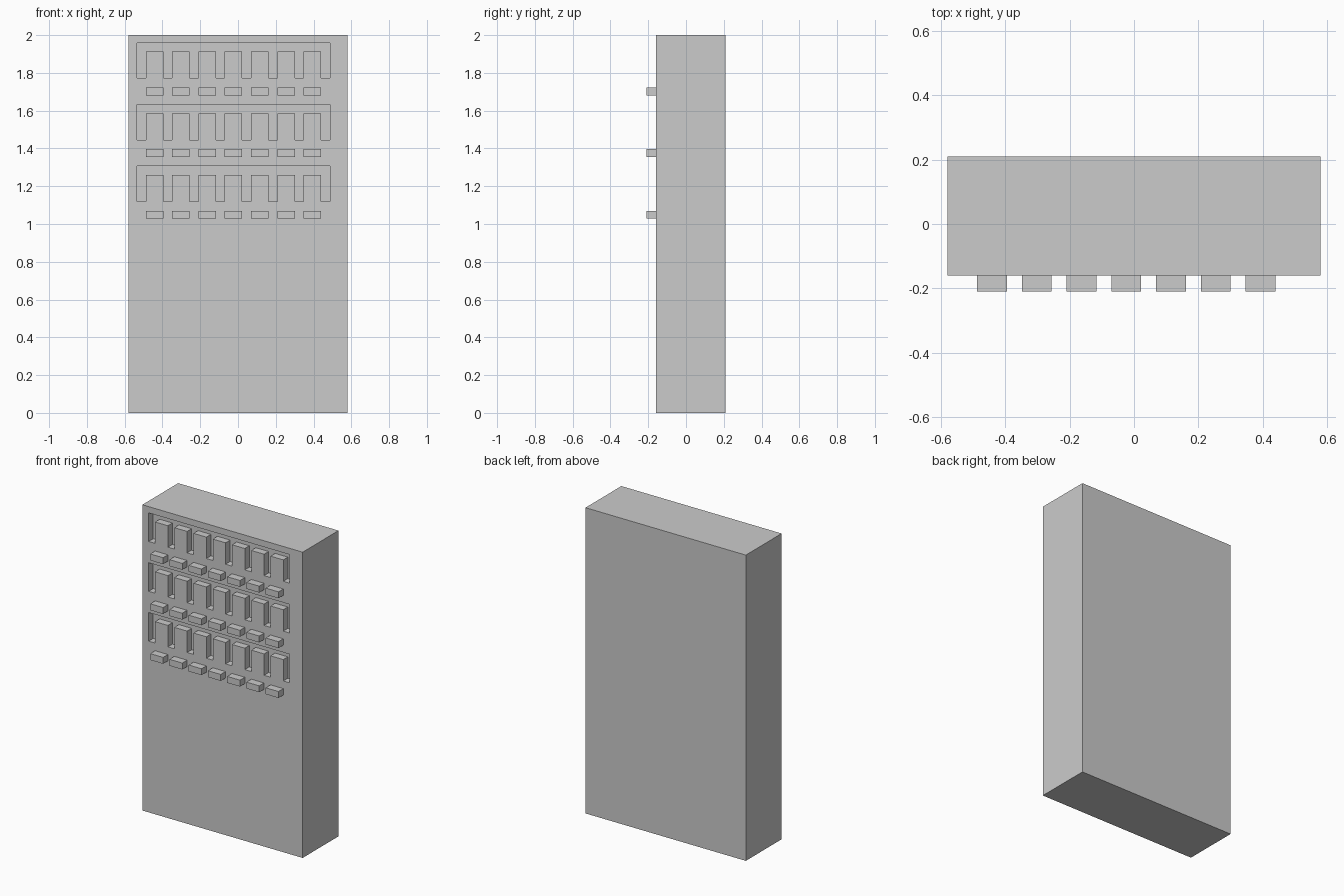
import bpy, bmesh
from mathutils import Vector

if "Cube" in bpy.data.objects:
    bpy.data.objects.remove(bpy.data.objects["Cube"])

FRONT, BACK, DEPTH = -0.16, 0.21, 0.047
COLS, ROWS = 7, 3
X0, PITCH_X, KEY_W = -0.488, 0.1392, 0.0925
SLOT_W = PITCH_X - KEY_W
PITCH_Z = 0.326


def finish(name, bm):
    bmesh.ops.recalc_face_normals(bm, faces=bm.faces)
    mesh = bpy.data.meshes.new(name)
    bm.to_mesh(mesh)
    bm.free()
    obj = bpy.data.objects.new(name, mesh)
    bpy.context.collection.objects.link(obj)
    return obj


def box(bm, lo, hi):
    lo, hi = Vector(lo), Vector(hi)
    verts = bmesh.ops.create_cube(bm, size=1)["verts"]
    for v in verts:
        v.co = (lo + hi) / 2 + v.co * (hi - lo)


# Main slab
bm = bmesh.new()
box(bm, (-0.58, FRONT, 0), (0.58, BACK, 2))
cabinet = finish("cabinet_body", bm)

# Comb-shaped recesses: a top channel with slots hanging between the tongues
bm = bmesh.new()
for r in range(ROWS):
    bottom, ledge, top = (z - r * PITCH_Z for z in (1.772, 1.912, 1.959))
    left = X0 - SLOT_W
    right = X0 + COLS * PITCH_X
    outline = [(right, bottom), (right, top), (left, top), (left, bottom)]
    for c in range(COLS):
        a = X0 + c * PITCH_X
        b = a + KEY_W
        outline += [(a, bottom), (a, ledge), (b, ledge), (b, bottom)]
    face = bm.faces.new([bm.verts.new((x, FRONT - 0.1, z)) for x, z in outline])
    grown = bmesh.ops.extrude_face_region(bm, geom=[face])["geom"]
    for v in grown:
        if isinstance(v, bmesh.types.BMVert):
            v.co.y = FRONT + DEPTH
cutter = finish("recess_cutter", bm)
cutter.hide_render = True
cutter.hide_set(True)

cut = cabinet.modifiers.new("recesses", 'BOOLEAN')
cut.operation = 'DIFFERENCE'
cut.solver = 'EXACT'
cut.object = cutter

# Apply the cut and discard the helper
bpy.context.view_layer.objects.active = cabinet
cabinet.select_set(True)
bpy.ops.object.modifier_apply(modifier=cut.name)
bpy.data.objects.remove(cutter)

# Raised buttons below each recess
bm = bmesh.new()
for r in range(ROWS):
    for c in range(COLS):
        x = X0 + c * PITCH_X
        z = 1.68 - r * PITCH_Z
        box(bm, (x, -0.21, z), (x + KEY_W, FRONT, z + 0.042))
finish("front_buttons", bm)
